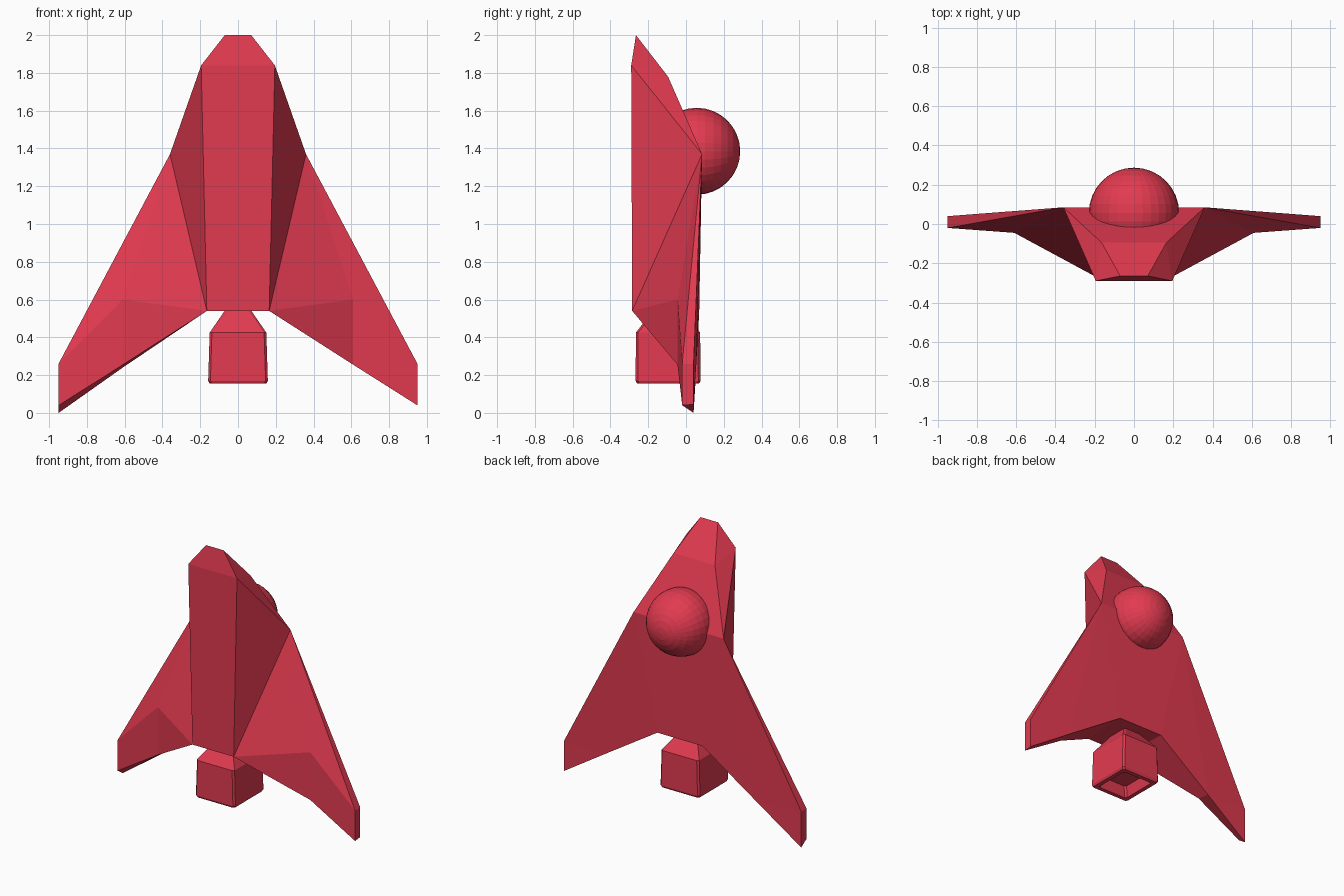
import bpy
import bmesh
from math import pi

cube = bpy.data.objects.get("Cube")
if cube:
    bpy.data.objects.remove(cube, do_unlink=True)

red = bpy.data.materials.new("bright red")
red.use_nodes = True
colour = (0.76, 0.043, 0.08, 1)
red.diffuse_color = colour
red.node_tree.nodes["Principled BSDF"].inputs["Base Color"].default_value = colour


def finish(bm, name):
    bmesh.ops.recalc_face_normals(bm, faces=bm.faces[:])
    mesh = bpy.data.meshes.new(name)
    bm.to_mesh(mesh)
    bm.free()
    mesh.materials.append(red)
    obj = bpy.data.objects.new(name, mesh)
    bpy.context.collection.objects.link(obj)
    return obj


# Named corner points of one half of the hull
POINTS = {
    "nose": (0.07, -0.265, 2.0),
    "belly_top": (0.195, -0.29, 1.84),
    "belly_low": (0.165, -0.285, 0.54),
    "neck": (0.165, -0.095, 1.78),
    "shoulder": (0.36, 0.085, 1.37),
    "tail": (0.18, 0.07, 0.54),
    "crease": (0.61, -0.045, 0.6),
    "trail_front": (0.61, -0.045, 0.255),
    "trail_back": (0.61, 0.055, 0.265),
    "tip_front_top": (0.95, -0.02, 0.26),
    "tip_front_low": (0.95, -0.02, 0.04),
    "tip_back_top": (0.95, 0.04, 0.26),
    "tip_back_low": (0.95, 0.04, 0.045),
}

# Faces of each half
SIDE_FACES = [
    "nose belly_top neck",
    "belly_top shoulder neck",
    "belly_top belly_low shoulder",
    "belly_low crease shoulder",
    "crease tip_front_top shoulder",
    "belly_low trail_front crease",
    "trail_front tip_front_low tip_front_top crease",
    "shoulder tip_front_top tip_back_top",
    "tip_front_top tip_front_low tip_back_low tip_back_top",
    "belly_low tail trail_back trail_front",
    "trail_front trail_back tip_back_low tip_front_low",
    "shoulder trail_back tail",
    "shoulder tip_back_top trail_back",
    "tip_back_top tip_back_low trail_back",
]

# Strip of faces that joins the halves, running round the centre line
RING = ["nose", "belly_top", "belly_low", "tail", "shoulder", "neck"]

# Hull with both wings; the right wing's rear edge hangs slightly lower
bm = bmesh.new()
halves = []
for side in (1, -1):
    verts = {}
    for key, (x, y, z) in POINTS.items():
        if side < 0 and key == "tip_back_low":
            z = 0
        if side < 0 and key == "trail_back":
            z = 0.24
        verts[key] = bm.verts.new((side * x, y, z))
    for face in SIDE_FACES:
        bm.faces.new([verts[k] for k in face.split()])
    halves.append(verts)
left, right = halves
for a, b in zip(RING, RING[1:] + RING[:1]):
    bm.faces.new((left[a], left[b], right[b], right[a]))
finish(bm, "hull")

# Canopy dome, with its poles front to back
bpy.ops.mesh.primitive_uv_sphere_add(segments=32, ring_count=16, radius=0.23,
                                     location=(0, 0.057, 1.385),
                                     rotation=(pi / 2, 0, 0))
canopy = bpy.context.object
canopy.name = "canopy"
canopy.data.materials.append(red)

# Engine: chamfered rectangular loops, tapered on top and hollow below
LOOPS = [(0.05, 0.06, 0.57), (0.15, 0.17, 0.425), (0.158, 0.172, 0.17),
         (0.15, 0.164, 0.155), (0.12, 0.134, 0.155), (0.10, 0.114, 0.23)]
bm = bmesh.new()
loops = []
for hx, hy, z in LOOPS:
    c = 0.012
    outline = [(hx, hy - c), (hx - c, hy), (c - hx, hy), (-hx, hy - c),
               (-hx, c - hy), (c - hx, -hy), (hx - c, -hy), (hx, c - hy)]
    loops.append([bm.verts.new((x, y - 0.095, z)) for x, y in outline])
for upper, lower in zip(loops, loops[1:]):
    for i in range(8):
        j = (i + 1) % 8
        bm.faces.new((upper[i], upper[j], lower[j], lower[i]))
bm.faces.new(loops[0])
bm.faces.new(loops[-1])
finish(bm, "engine")
